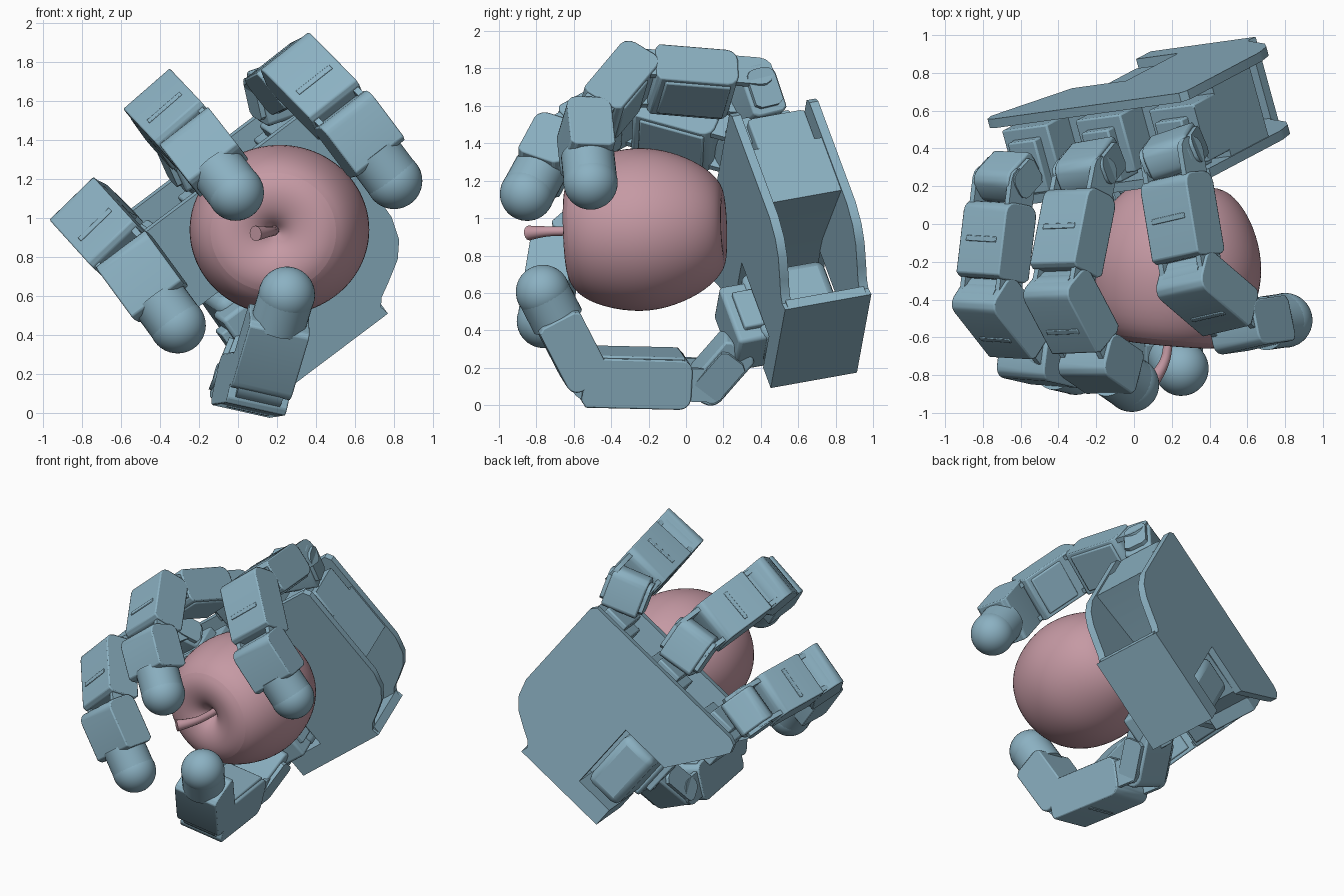
import bpy, bmesh, math
from mathutils import Vector as V, Matrix

if "Cube" in bpy.data.objects:
    bpy.data.objects.remove(bpy.data.objects["Cube"])


def material(name, rgb):
    m = bpy.data.materials.new(name)
    m.diffuse_color = (*rgb, 1)
    m.use_nodes = True
    m.node_tree.nodes["Principled BSDF"].inputs["Base Color"].default_value = m.diffuse_color
    return m


BLUE = material("hand_blue", (0.26, 0.44, 0.54))
PINK = material("apple_pink", (0.56, 0.32, 0.37))


def finish(bm, name, mat=BLUE, bevel=0.0, segs=2):
    bmesh.ops.recalc_face_normals(bm, faces=bm.faces)
    me = bpy.data.meshes.new(name)
    bm.to_mesh(me)
    bm.free()
    ob = bpy.data.objects.new(name, me)
    bpy.context.collection.objects.link(ob)
    me.materials.append(mat)
    if bevel:
        b = ob.modifiers.new("bevel", 'BEVEL')
        b.width, b.segments, b.limit_method = bevel, segs, 'ANGLE'
    return ob


def frame(origin, x, y, z):
    m = Matrix((x, y, z)).transposed().to_4x4()
    m.translation = origin
    return m


def prism(name, M, pts, z0, z1, bevel=0.0):
    """Extrude a 2D outline from z0 to z1 in the frame M."""
    bm = bmesh.new()
    f = bm.faces.new([bm.verts.new((a, b, z0)) for a, b in pts])
    r = bmesh.ops.extrude_face_region(bm, geom=[f])
    top = [v for v in r['geom'] if isinstance(v, bmesh.types.BMVert)]
    bmesh.ops.translate(bm, verts=top, vec=(0, 0, z1 - z0))
    bm.transform(M)
    return finish(bm, name, BLUE, bevel)


def box(name, M, x, y, z, bevel=0.0):
    return prism(name, M, [(x[0], y[0]), (x[1], y[0]), (x[1], y[1]), (x[0], y[1])], z[0], z[1], bevel)


def cylinder(name, p, axis, r, length):
    bm = bmesh.new()
    bmesh.ops.create_cone(bm, cap_ends=True, segments=32, radius1=r, radius2=r, depth=length)
    bm.transform(Matrix.Translation(p) @ axis.to_track_quat('Z', 'Y').to_matrix().to_4x4())
    return finish(bm, name)


# ---- palm frame: u towards the fingers, v across, n towards the back
n = V((-.26, .95, .17)).normalized()
v = V((.79, .11, .595))
v = (v - n * v.dot(n)).normalized()
u = v.cross(n)
PALM = frame(V((.77, .53, .51)), u, v, n)
outline = [(0, 0), (.05, -.012), (.09, .02), (.13, .09), (.2, .2), (.28, .265), (.4, .3),
           (1.09, .3), (1.13, .27), (1.13, -.97), (1.11, -1.02), (1.05, -1.04), (.98, -1.0),
           (.64, -.78), (.64, -.42), (.14, -.42), (.14, -.70), (0, -.70)]
prism("palm_front_plate", PALM, outline, 0, .05)
prism("palm_back_plate", PALM, outline, .435, .485)
box("palm_bottom_wall", PALM, (0, .06), (-.70, 0), (.02, .46))
box("palm_bottom_corner", PALM, (.05, .14), (-.70, -.42), (.02, .46))
prism("palm_inner_block", PALM, [(.50, .29), (.86, .29), (.86, -.9), (.64, -.76), (.62, -.3)], .04, .44)
box("palm_side_post", PALM, (.84, 1.06), (.24, .29), (.10, .38))
box("thumb_motor", PALM, (.16, .60), (-.71, -.44), (-.02, .45), .05)
box("thumb_mount", PALM, (.17, .55), (-.74, -.47), (-.15, .06), .02)
box("thumb_mount_step", PALM, (.24, .48), (-.78, -.44), (-.10, .03), .01)
for i, b in enumerate((.14, -.35, -.84)):
    box(f"finger_motor_{i}", PALM, (.84, 1.06), (b - .15, b + .15), (.08, .40), .01)
    box(f"finger_motor_ear_{i}", PALM, (.95, 1.12), (b - .09, b + .09), (.05, .34), .01)


def link_frame(p, q, h):
    t = (q - p).normalized()
    h = (h - t * h.dot(t)).normalized()
    o = t.cross(h)
    return frame(p, t, o, -h)


def rounded(t0, t1, d, c):
    """Link side outline with strongly rounded start and softer end."""
    start = [(t0 + c - c * math.sin(a), s * (d - c + c * math.cos(a)))
             for s, angs in ((1, (0, .5, 1.05, 1.57)), (-1, (1.57, 1.05, .5, 0))) for a in angs]
    return start + [(t1 - .02, -d), (t1, -d + .03), (t1, d - .03), (t1 - .02, d)]


def digit(name, base, joints, tip, depth=.118, end=-.115, tip_start=-.11):
    """One finger: base knuckle, links between joints, and a round fingertip."""
    w = .158
    pts = [V(p) for p in joints + [tip]]
    hinge = (pts[1] - pts[0]).cross(pts[2] - pts[1]).normalized()
    base = V(base)
    # base link from the palm
    M = link_frame(pts[0], base, hinge)
    L = (base - pts[0]).length
    prism(name + "_base", M, rounded(-.09, L, .10, .07), -w * .8, w * .8, .012)
    for s in (-1, 1):
        prism(name + "_base_cheek", M, rounded(-.06, L * .8, .08, .05), s * w * .8, s * w * .97)
    for k in range(len(pts) - 2):
        M = link_frame(pts[k], pts[k + 1], hinge)
        L = (pts[k + 1] - pts[k]).length
        t0, t1 = (-.10 if k else .11), L + end
        prism(f"{name}_link_{k}", M, rounded(t0, t1, depth, .06), -w, w, .008)
        # dorsal cross rib, palm-side lip, and cheeks reaching the joints
        mid = (max(t0, 0) + t1) / 2
        box(f"{name}_rib_{k}", M, (mid - .015, mid + .015), (depth - .02, depth + .006), (-w * .7, w * .7), .004)
        box(f"{name}_lip_{k}", M, (max(t0, .02) + .04, t1 - .05), (-depth - .012, -depth + .02), (-w * .85, w * .85), .01)
        for s in (-1, 1):
            prism(f"{name}_cheek_{k}", M, rounded(L - .24, L + .03, .085, .05), s * w * .72, s * w * .92)
            if not k:
                prism(f"{name}_root_cheek", M, rounded(-.08, .2, .09, .07), s * w * .72, s * w * .92)
        cylinder(f"{name}_joint_{k}", pts[k + 1], hinge, .105, w * 1.5)
    # fingertip
    p, q = pts[-2], pts[-1]
    M = link_frame(p, q, hinge)
    L = (q - p).length
    prism(name + "_tip_block", M, rounded(tip_start, L - .14, .122, .06), -w, w, .008)
    d = (q - p).normalized()
    cylinder(name + "_tip_stem", q - d * .09, d, .143, .18)
    bm = bmesh.new()
    bmesh.ops.create_uvsphere(bm, u_segments=40, v_segments=24, radius=.145)
    bm.transform(Matrix.Translation(q) @ d.to_track_quat('Z', 'Y').to_matrix().to_4x4())
    finish(bm, name + "_tip_ball")


digit("index_finger", (.24, .42, 1.52), [(.20, .36, 1.70), (.31, -.30, 1.755), (.59, -.54, 1.47)],
      (.80, -.51, 1.19))
digit("middle_finger", (-.18, .37, 1.21), [(-.26, .27, 1.39), (-.385, -.37, 1.565), (-.20, -.72, 1.37)],
      (-.012, -.85, 1.13))
digit("outer_finger", (-.60, .32, .88), [(-.69, .22, .97), (-.765, -.41, 1.01), (-.53, -.71, .75)],
      (-.31, -.76, .45))
digit("thumb", (.10, .30, .34), [(.02, .12, .135), (.115, -.53, .15)], (.25, -.765, .605),
      depth=.135, end=.04, tip_start=-.02)

# ---- apple: profile of (radius, y) turned around its axis
prof = [(.02, -.53), (.05, -.575), (.11, -.625), (.22, -.65), (.33, -.62), (.42, -.51), (.474, -.30),
        (.46, -.12), (.385, .06), (.29, .17), (.2, .216), (.1, .19), (.03, .15)]
SEG = 24
bm = bmesh.new()
rings = [[bm.verts.new((r * math.cos(2 * math.pi * i / SEG), y + .22, .945 * r * math.sin(2 * math.pi * i / SEG)))
          for i in range(SEG)] for r, y in prof]
for a, b in zip(rings, rings[1:]):
    for i in range(SEG):
        bm.faces.new((a[i], a[(i + 1) % SEG], b[(i + 1) % SEG], b[i]))
bm.faces.new(rings[0])
bm.faces.new(rings[-1])
bm.transform(Matrix.Translation((.215, -.22, .94)) @ Matrix.Rotation(math.radians(-5), 4, 'Z')
             @ Matrix.Rotation(math.radians(2), 4, 'X'))
apple = finish(bm, "apple", PINK)
apple.modifiers.new("smooth", 'SUBSURF').levels = 2
apple.modifiers["smooth"].render_levels = 2

# ---- apple stem
cu = bpy.data.curves.new("apple_stem", 'CURVE')
cu.dimensions, cu.bevel_depth, cu.use_fill_caps, cu.bevel_resolution = '3D', .04, True, 4
sp = cu.splines.new('NURBS')
sp.points.add(3)
stem = [(.19, -.48, .94, .6), (.185, -.62, .93, .6), (.16, -.76, .93, .65), (.09, -.84, .92, 1.0)]
for pt, (x, y, z, r) in zip(sp.points, stem):
    pt.co, pt.radius = (x, y, z, 1), r
sp.use_endpoint_u, sp.order_u = True, 3
ob = bpy.data.objects.new("apple_stem", cu)
bpy.context.collection.objects.link(ob)
cu.materials.append(PINK)

# ---- shading: smooth curves, crisp edges
bpy.ops.object.select_all(action='DESELECT')
for ob in bpy.context.scene.objects:
    if ob.type == 'MESH':
        ob.select_set(True)
        bpy.context.view_layer.objects.active = ob
bpy.ops.object.shade_smooth_by_angle(angle=math.radians(32))
